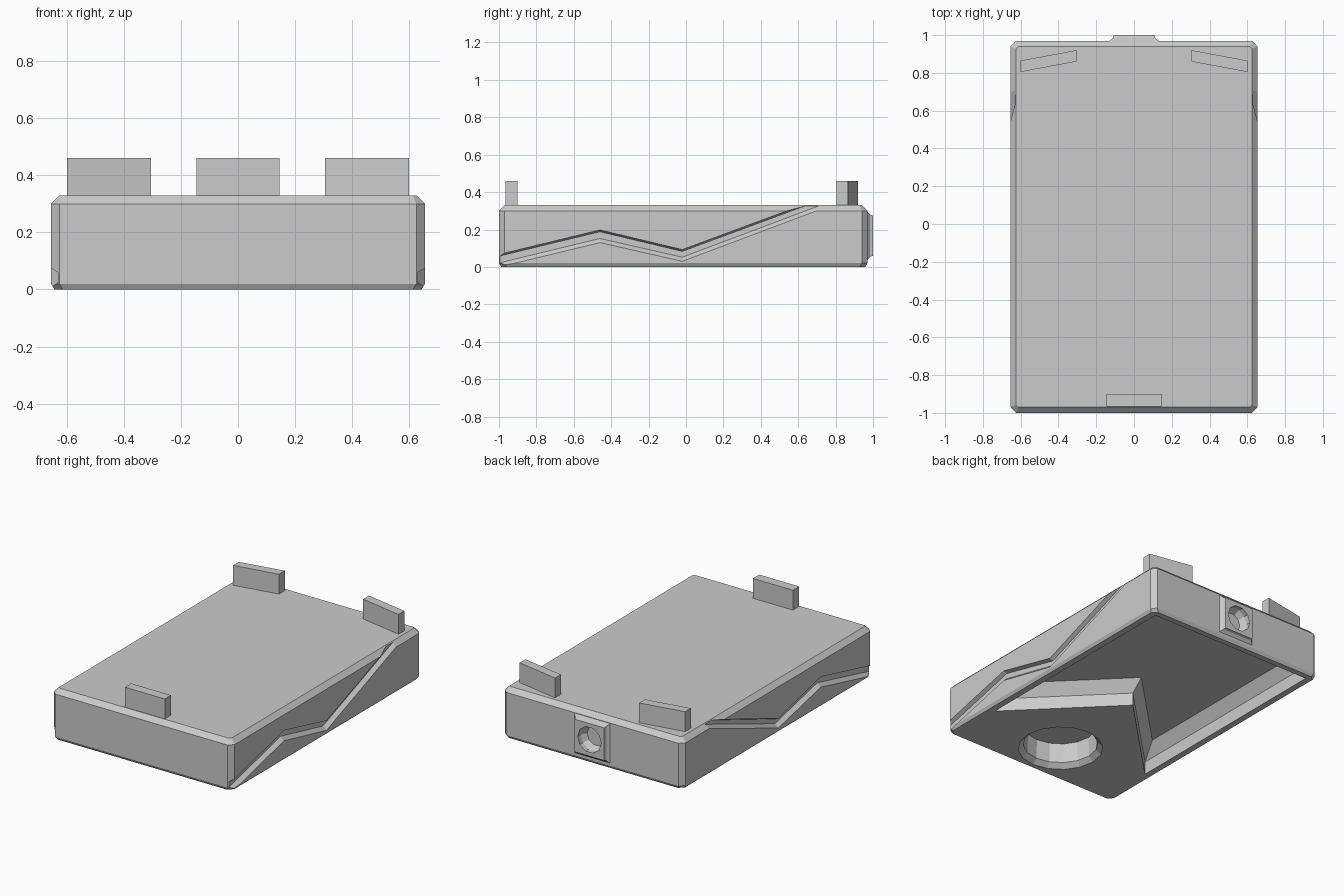
import bpy, bmesh, math

if "Cube" in bpy.data.objects:
    bpy.data.objects.remove(bpy.data.objects["Cube"])


def loft(name, rings):
    """Closed solid through a list of equal-length vertex rings."""
    bm = bmesh.new()
    rows = [[bm.verts.new(p) for p in r] for r in rings]
    n = len(rows[0])
    for a, b in zip(rows, rows[1:]):
        for i in range(n):
            j = (i + 1) % n
            bm.faces.new((a[i], a[j], b[j], b[i]))
    bm.faces.new(rows[0])
    bm.faces.new(rows[-1])
    bmesh.ops.recalc_face_normals(bm, faces=bm.faces)
    me = bpy.data.meshes.new(name)
    bm.to_mesh(me)
    bm.free()
    ob = bpy.data.objects.new(name, me)
    bpy.context.collection.objects.link(ob)
    return ob


def cut(target, cutter):
    """Subtract the cutter from the target, then discard it."""
    cutter.hide_render = True
    m = target.modifiers.new("cut", 'BOOLEAN')
    m.operation, m.object, m.solver = 'DIFFERENCE', cutter, 'EXACT'
    bpy.context.view_layer.objects.active = target
    bpy.ops.object.modifier_apply(modifier=m.name)
    bpy.data.objects.remove(cutter)


def body_ring(z, d, c=0.03):
    """Rectangle with clipped corners, inset by d."""
    x, y0, y1 = 0.655 - d, -1 + d, 0.97 - d
    return [(x - c, y0, z), (x, y0 + c, z), (x, y1 - c, z), (x - c, y1, z),
            (-x + c, y1, z), (-x, y1 - c, z), (-x, y0 + c, z), (-x + c, y0, z)]


def cavity_ring(z, x, back, peak):
    """Underside recess outline with a V-shaped front edge."""
    return [(x, back, z), (-x, back, z), (-x, peak - x, z), (0, peak, z), (x, peak - x, z)]


def circle(n, r, place):
    return [place(r * math.cos(2 * math.pi * i / n), r * math.sin(2 * math.pi * i / n))
            for i in range(n)]


# chamfered case
case = loft("case", [body_ring(0, 0.012), body_ring(0.02, 0),
                     body_ring(0.30, 0), body_ring(0.33, 0.03, 0.012)])

# underside recess with a sloped upper wall
cut(case, loft("recess_cutter", [cavity_ring(-0.05, 0.60, 0.92, -0.01),
                                 cavity_ring(0.085, 0.60, 0.92, -0.01),
                                 cavity_ring(0.16, 0.545, 0.865, 0.07)]))

# round well with a chamfered rim under the front block
well = [(-0.02, 0.275), (0.0, 0.26), (0.03, 0.228), (0.16, 0.225)]
cut(case, loft("well_cutter", [circle(16, r, lambda a, b: (a, b - 0.70, z)) for z, r in well]))

# zigzag grooves on both sides: (y, upper z, lower z)
path = [(-1.03, 0.06, -0.008), (-0.46, 0.198, 0.13), (-0.02, 0.093, 0.03), (0.85, 0.415, 0.357)]
for s in (1, -1):
    cut(case, loft("groove_cutter", [[(s * 0.67, y, u), (s * 0.655, y, u),
                                      (s * 0.63, y, u - 0.01), (s * 0.63, y, l + 0.022),
                                      (s * 0.655, y, l), (s * 0.67, y, l)] for y, u, l in path]))


# square port on the back with a round socket
def square(y, h):
    return [(-h, y, 0.167 - h), (h, y, 0.167 - h), (h, y, 0.167 + h), (-h, y, 0.167 + h)]


port = loft("rear_port", [square(0.95, 0.13), square(0.97, 0.13),
                          square(0.985, 0.112), square(1.0, 0.107)])
for target, name in ((case, "case_socket_cutter"), (port, "port_socket_cutter")):
    cut(target, loft(name, [circle(10, r, lambda a, b: (a, y, 0.167 + b))
                            for y, r in ((1.05, 0.085), (0.97, 0.085), (0.93, 0.065))]))


# three upright tabs on the top
def tab(name, outline):
    loft(name, [[(x, y, z) for x, y in outline] for z in (0.325, 0.46)])


tab("front_tab", [(-0.145, -0.965), (0.145, -0.965), (0.145, -0.90), (-0.145, -0.90)])
for s, side in ((1, "right"), (-1, "left")):
    tab("rear_tab_" + side, [(s * 0.305, 0.86), (s * 0.60, 0.805),
                             (s * 0.60, 0.865), (s * 0.305, 0.92)])
